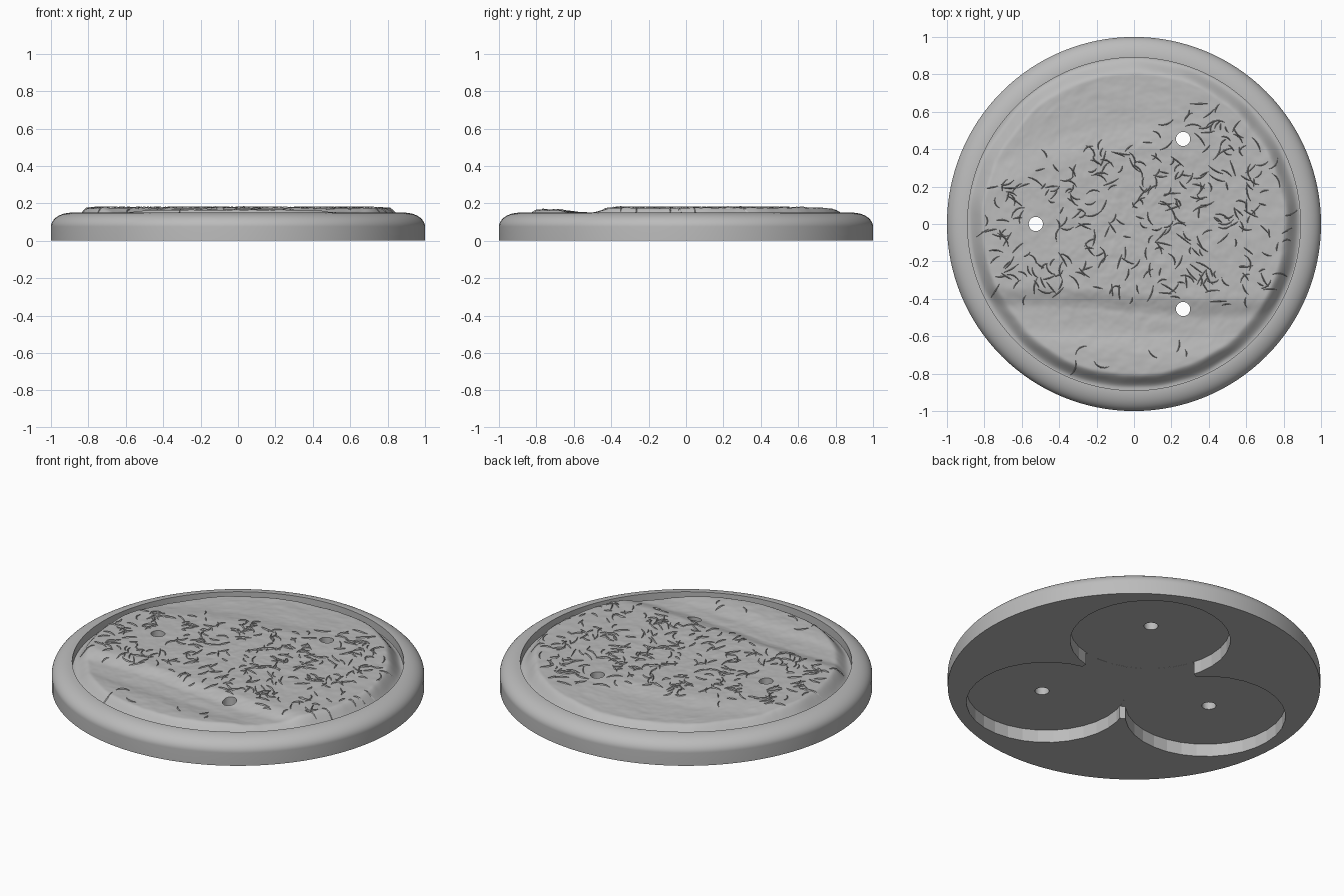
import bpy, bmesh, math, random
from mathutils import Vector, noise

cube = bpy.data.objects.get("Cube")
if cube:
    bpy.data.objects.remove(cube)
random.seed(4)

grey = bpy.data.materials.new("plain grey")
grey.use_nodes = True
GREY = (0.5, 0.5, 0.5, 1)
grey.diffuse_color = GREY
grey.node_tree.nodes["Principled BSDF"].inputs["Base Color"].default_value = GREY

RIM_IN = 0.89       # inner radius of the rim
FLOOR = 0.10        # floor inside the rim
HOLE_DIST = 0.525
ANGLES = [math.radians(a) for a in (60, 180, 300)]


def add_object(name, bm):
    bmesh.ops.recalc_face_normals(bm, faces=bm.faces)
    mesh = bpy.data.meshes.new(name)
    bm.to_mesh(mesh)
    bm.free()
    mesh.materials.append(grey)
    obj = bpy.data.objects.new(name, mesh)
    bpy.context.collection.objects.link(obj)
    return obj


def lathe(profile, segments):
    bm = bmesh.new()
    verts = [bm.verts.new((r, 0, z)) for r, z in profile]
    edges = [bm.edges.new(pair) for pair in zip(verts, verts[1:])]
    bmesh.ops.spin(bm, geom=verts + edges, cent=(0, 0, 0), axis=(0, 0, 1),
                   angle=math.tau, steps=segments)
    bmesh.ops.remove_doubles(bm, verts=bm.verts, dist=0.00005)
    return bm


def cutter(x, y, radius, z0, z1, sides):
    bm = bmesh.new()
    bmesh.ops.create_cone(bm, cap_ends=True, segments=sides, radius1=radius,
                          radius2=radius, depth=z1 - z0)
    bmesh.ops.translate(bm, verts=bm.verts, vec=(x, y, (z0 + z1) / 2))
    obj = add_object("cutter", bm)
    obj.hide_render = True
    return obj


def cut(obj, cutters):
    for c in cutters:
        mod = obj.modifiers.new("cut", 'BOOLEAN')
        mod.operation = 'DIFFERENCE'
        mod.solver = 'EXACT'
        mod.object = c
    graph = bpy.context.evaluated_depsgraph_get()
    mesh = bpy.data.meshes.new_from_object(obj.evaluated_get(graph))
    obj.modifiers.clear()
    obj.data = mesh


def smooth(obj, degrees):
    bpy.ops.object.select_all(action='DESELECT')
    obj.select_set(True)
    bpy.context.view_layer.objects.active = obj
    bpy.ops.object.shade_smooth_by_angle(angle=math.radians(degrees))


def step(a, b, t):
    t = min(max((t - a) / (b - a), 0), 1)
    return t * t * (3 - 2 * t)


# Terrain: plateau with a front channel, a lower back area and a sloping edge
def front_dip(x, y):
    wander = 0.03 * math.sin(3 * x)
    return step(-0.36, -0.48, y + wander) * (1 - 0.55 * step(-0.56, -0.7, y + wander))


def back_dip(x, y):
    return step(0.38, 0.56, y - 0.25 * x + 0.04 * math.sin(5 * x)) * step(0.3, 0.0, x)


def height(x, y):
    p = Vector((x, y, 0))
    r = p.length
    edge = step(0.885, 0.8, r + 0.012 * noise.noise(p * 5))
    bumps = 0.003 * noise.noise(p * 6) + 0.0022 * noise.noise(p * 18) + 0.0012 * noise.noise(p * 40)
    top = 0.173 - 0.026 * front_dip(x, y) - 0.015 * back_dip(x, y) + bumps
    return FLOOR + 0.003 + (top - FLOOR) * edge


# Rounded base with an inner lip
rim = [(RIM_IN + 0.11 * math.cos(t), 0.075 + 0.075 * math.sin(t))
       for t in (i * math.pi / 40 for i in range(21))]
base = add_object("base", lathe([(0, 0), (1, 0)] + rim + [(RIM_IN, FLOOR), (0, FLOOR)], 128))

# Textured ground
rings = 110
rows = [(0.885 * (1 - i / rings), FLOOR + 0.003) for i in range(rings + 1)]
bm = lathe([(0, 0.09), (0.885, 0.09)] + rows, 320)
for v in bm.verts:
    if v.co.z > 0.095:
        v.co.z = height(v.co.x, v.co.y)
ground = add_object("ground", bm)

# Screw holes and the three-lobed underside recess
holes = [cutter(HOLE_DIST * math.cos(a), HOLE_DIST * math.sin(a), 0.038, -0.1, 0.4, 32)
         for a in ANGLES]
lobes = [cutter(0.5 * math.cos(a), 0.5 * math.sin(a), 0.43, -0.1, 0.075, 32) for a in ANGLES]
centre = cutter(0, 0, 0.35, -0.1, 0.0745, 32)
cut(base, lobes + [centre] + holes)
cut(ground, holes)
for c in holes + lobes + [centre]:
    bpy.data.objects.remove(c)
smooth(base, 9)
smooth(ground, 40)

# Scattered straw: short bent ridges, tapered at both ends
bm = bmesh.new()
made = 0
while made < 330:
    x, y = random.uniform(-0.8, 0.8), random.uniform(-0.8, 0.8)
    near_hole = any(math.hypot(x - HOLE_DIST * math.cos(a), y - HOLE_DIST * math.sin(a)) < 0.09
                    for a in ANGLES)
    bare = max(front_dip(x, y), back_dip(x, y), step(0.55, 0.75, y))
    if math.hypot(x, y) > 0.8 or near_hole or random.random() < bare * 1.6:
        continue
    made += 1
    heading = random.uniform(0, math.tau)
    bend = random.uniform(-0.45, 0.45)
    length = random.uniform(0.04, 0.1)
    sections = []
    for i in range(5):
        w = 0.0055 * math.sin(math.pi * (i + 0.4) / 4.8)
        side = Vector((-math.sin(heading), math.cos(heading), 0)) * w
        z = height(x, y)
        mid = Vector((x, y, z))
        sections.append([bm.verts.new(mid + side - Vector((0, 0, 0.004))),
                         bm.verts.new(mid + Vector((0, 0, 0.0065 * w / 0.0055))),
                         bm.verts.new(mid - side - Vector((0, 0, 0.004)))])
        x += math.cos(heading) * length / 4
        y += math.sin(heading) * length / 4
        heading += bend
    for a, b in zip(sections, sections[1:]):
        for k in range(3):
            n = (k + 1) % 3
            bm.faces.new((a[k], a[n], b[n], b[k]))
    bm.faces.new(sections[0])
    bm.faces.new(sections[-1])
straw = add_object("straw", bm)
